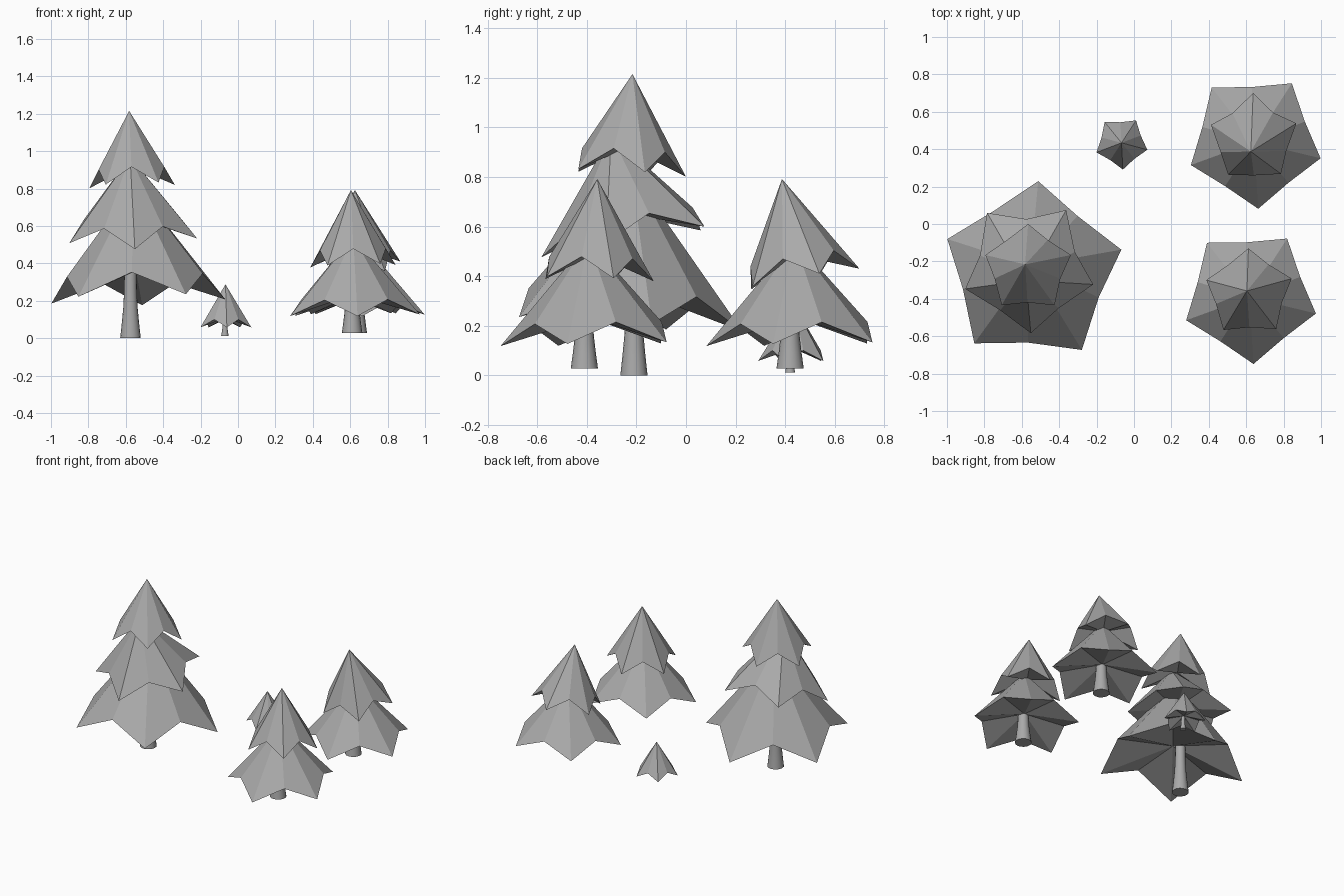
import bpy
import math

cube = bpy.data.objects.get("Cube")
if cube:
    bpy.data.objects.remove(cube, do_unlink=True)

grey = bpy.data.materials.new("plain_grey")
grey.use_nodes = True
colour = (0.4, 0.4, 0.4, 1)
grey.diffuse_color = colour
grey.node_tree.nodes["Principled BSDF"].inputs["Base Color"].default_value = colour


def add_mesh(name, verts, faces):
    mesh = bpy.data.meshes.new(name)
    mesh.from_pydata(verts, [], faces)
    mesh.materials.append(grey)
    obj = bpy.data.objects.new(name, mesh)
    bpy.context.collection.objects.link(obj)
    return obj


def foliage(name, centre, radius, angle, rise, height, tilt=(0, 0), valley=0.77):
    """Five-pointed tier: drooping tips, raised valleys, shallow hollow underside."""
    cx, cy, cz = centre

    def place(dx, dy, dz):
        # Lean the tier around its centre
        return (cx + dx - tilt[0] * dz, cy + dy - tilt[1] * dz,
                cz + dz + tilt[0] * dx + tilt[1] * dy)

    verts = []
    for i in range(10):
        a = math.radians(angle + 36 * i)
        r = radius * (valley if i % 2 else 1)
        verts.append(place(r * math.cos(a), r * math.sin(a), rise if i % 2 else 0))
    verts += [place(0, 0, height), place(0, 0, rise + radius * 0.06)]
    faces = []
    for i in range(10):
        j = (i + 1) % 10
        faces += [(i, j, 10), (j, i, 11)]
    add_mesh(name, verts, faces)


def trunk(name, x, y, base, radius, top, flare):
    """Round trunk with a flared foot."""
    sides = 16
    profile = [(1, 0), (0.85, 0.3), (0.7, 0.65), (0.62, 1)]
    rings = [(radius * r, base + flare * t) for r, t in profile]
    rings.append((radius * 0.55, top))
    verts, faces = [], []
    for r, z in rings:
        for i in range(sides):
            a = math.tau * i / sides
            verts.append((x + r * math.cos(a), y + r * math.sin(a), z))
    for k in range(len(rings) - 1):
        for i in range(sides):
            j = (i + 1) % sides
            faces.append((k * sides + i, k * sides + j,
                          (k + 1) * sides + j, (k + 1) * sides + i))
    last = (len(rings) - 1) * sides
    faces.append(tuple(reversed(range(sides))))
    faces.append(tuple(range(last, last + sides)))
    obj = add_mesh(name, verts, faces)
    bpy.ops.object.select_all(action="DESELECT")
    obj.select_set(True)
    bpy.context.view_layer.objects.active = obj
    bpy.ops.object.shade_smooth_by_angle(angle=math.radians(40))


# Tall tree with three tiers
trunk("tall_tree_trunk", -0.575, -0.21, 0, 0.055, 0.6, 0.25)
foliage("tall_tree_lower_foliage", (-0.542, -0.26, 0.205), 0.49, 86.5,
        0.125, 0.62, (0.02, -0.06), 0.78)
foliage("tall_tree_middle_foliage", (-0.564, -0.224, 0.54), 0.36, 56,
        0.09, 0.43, (0.03, 0.18), 0.74)
foliage("tall_tree_top_foliage", (-0.566, -0.24, 0.815), 0.24, 90,
        0.09, 0.4, (0.04, -0.06))

# Two medium trees with two tiers, the rear one with a leaning crown
for label, sx, sy, lean in (("front", 0, 0, (0.03, -0.03)),
                            ("rear", 0.025, 0.83, (0.04, 0.18))):
    trunk(label + "_tree_trunk", 0.61 + sx, -0.41 + sy, 0.027, 0.055, 0.4, 0.2)
    foliage(label + "_tree_lower_foliage", (0.62 + sx, -0.384 + sy, 0.125),
            0.365, 57, 0.085, 0.42, (0.01, 0.02), 0.79)
    foliage(label + "_tree_top_foliage", (0.616 + sx, -0.37 + sy, 0.387),
            0.24, 91, 0.085, 0.405, lean)

# Sapling with one tier
trunk("sapling_trunk", -0.07, 0.42, 0.012, 0.02, 0.15, 0.06)
foliage("sapling_foliage", (-0.067, 0.434, 0.058), 0.143, 57, 0.042, 0.23)
